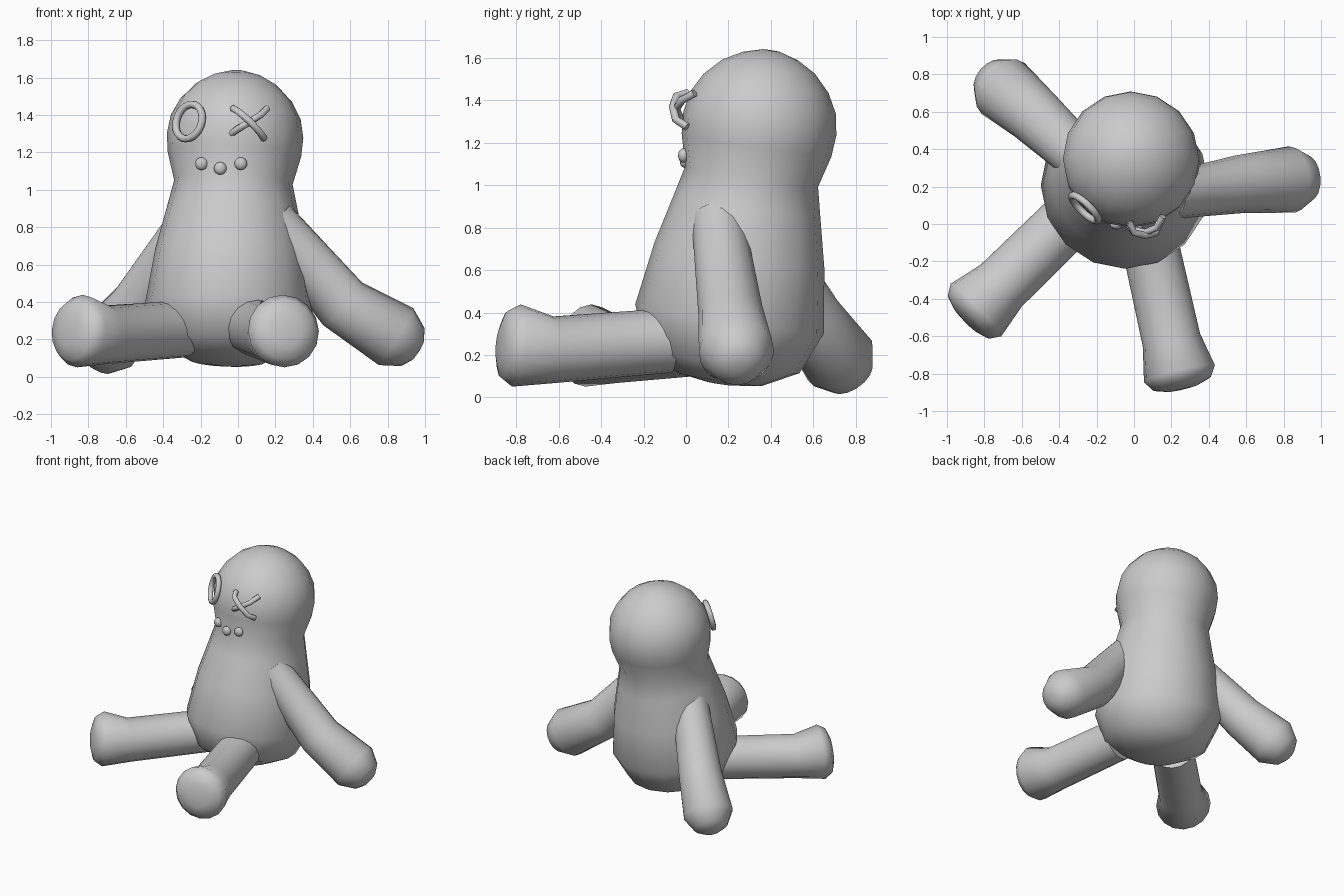
import bpy, bmesh, math
from mathutils import Vector

if "Cube" in bpy.data.objects:
    bpy.data.objects.remove(bpy.data.objects["Cube"])


def finish(obj, angle=60):
    bpy.ops.object.select_all(action='DESELECT')
    obj.select_set(True)
    bpy.context.view_layer.objects.active = obj
    bpy.ops.object.shade_smooth_by_angle(angle=math.radians(angle))


def sweep(name, stations, seg=16, axis=None):
    """Skin round rings along (point, radius) stations, with closed ends."""
    pts = [Vector(p) for p, r in stations]
    bm = bmesh.new()
    rings = []
    for i, (p, r) in enumerate(stations):
        t = axis or (pts[min(i + 1, len(pts) - 1)] - pts[max(i - 1, 0)])
        t = Vector(t).normalized()
        ref = Vector((0, 1, 0)) if abs(t.z) > 0.95 else Vector((0, 0, 1))
        u = (ref - t * ref.dot(t)).normalized()
        v = t.cross(u)
        rings.append([bm.verts.new(pts[i] + r * (math.cos(a) * u + math.sin(a) * v))
                      for a in (2 * math.pi * k / seg for k in range(seg))])
    for a, b in zip(rings, rings[1:]):
        for k in range(seg):
            n = (k + 1) % seg
            bm.faces.new((a[k], a[n], b[n], b[k]))
    bm.faces.new(rings[0][::-1])
    bm.faces.new(rings[-1])
    bmesh.ops.recalc_face_normals(bm, faces=bm.faces)
    me = bpy.data.meshes.new(name)
    bm.to_mesh(me)
    bm.free()
    obj = bpy.data.objects.new(name, me)
    bpy.context.collection.objects.link(obj)
    finish(obj)
    return obj


# Body and head: one turned form leaning slightly backward
base = Vector((-0.062, 0.148, 0))
lean = Vector((0.036, 0.155, 1))
profile = [(0.065, 0.06), (0.085, 0.2), (0.17, 0.365), (0.37, 0.45), (0.67, 0.405),
           (0.9, 0.35), (1.04, 0.317), (1.19, 0.357), (1.29, 0.365), (1.39, 0.347),
           (1.48, 0.298), (1.56, 0.22), (1.61, 0.13), (1.635, 0.04)]
sweep("body", [(base + lean * z, r) for z, r in profile], axis=lean)


# Limbs: straight run to a joint, then a swollen rounded end
def limb(name, start, joint, end, radii, cap):
    joint, end = Vector(joint), Vector(end)
    d = (end - joint).normalized()
    stations = [(start, radii[0]), (joint, radii[1]), (end, radii[2])]
    stations += [(end + d * dist, r) for dist, r in cap]
    sweep(name, stations)


leg_cap = [(0.055, 0.16), (0.078, 0.09), (0.083, 0.02)]
arm_cap = [(0.105, 0.12), (0.14, 0.06), (0.145, 0.02)]
leg_r, arm_r = (0.152, 0.157, 0.195), (0.125, 0.155, 0.178)
limb("left_leg", (0.08, -0.08, 0.268), (0.2, -0.62, 0.225), (0.243, -0.8, 0.245), leg_r, leg_cap)
limb("right_leg", (-0.3, 0.07, 0.255), (-0.71, -0.33, 0.225), (-0.845, -0.46, 0.245), leg_r, leg_cap)
limb("left_arm", (0.18, 0.15, 0.84), (0.56, 0.212, 0.39), (0.845, 0.238, 0.215), arm_r, arm_cap)
limb("right_arm", (-0.24, 0.31, 0.84), (-0.53, 0.58, 0.38), (-0.7, 0.725, 0.175), arm_r, arm_cap)

# Ring eye, lying on the head surface
normal = Vector((-0.245, -0.255, 0.09)).normalized()
bpy.ops.mesh.primitive_torus_add(major_radius=0.095, minor_radius=0.02,
                                 major_segments=24, minor_segments=8,
                                 location=(-0.262, 0.085, 1.365),
                                 rotation=normal.to_track_quat('Z', 'Y').to_euler())
ring = bpy.context.object
ring.name = "ring_eye"
finish(ring)

# Cross eye: two bowed stitches
crossing = [
    [(-0.04, 0.01, 1.295), (-0.01, -0.03, 1.32), (0.06, -0.045, 1.362),
     (0.12, -0.02, 1.4), (0.155, 0.04, 1.435)],
    [(-0.025, 0.01, 1.435), (0.0, -0.045, 1.42), (0.06, -0.062, 1.37),
     (0.115, -0.048, 1.31), (0.14, 0.005, 1.275)]]
for i, path in enumerate(crossing):
    sweep("cross_eye_stitch_%d" % (i + 1), [(p, 0.019) for p in path], seg=8)

# Mouth: three small beads
for i, loc in enumerate([(-0.195, 0.035, 1.14), (-0.095, -0.004, 1.115), (0.015, -0.012, 1.14)]):
    bpy.ops.mesh.primitive_uv_sphere_add(segments=12, ring_count=8, radius=0.034, location=loc)
    bead = bpy.context.object
    bead.name = "mouth_bead_%d" % (i + 1)
    bead.scale.y = 0.75
    finish(bead)
